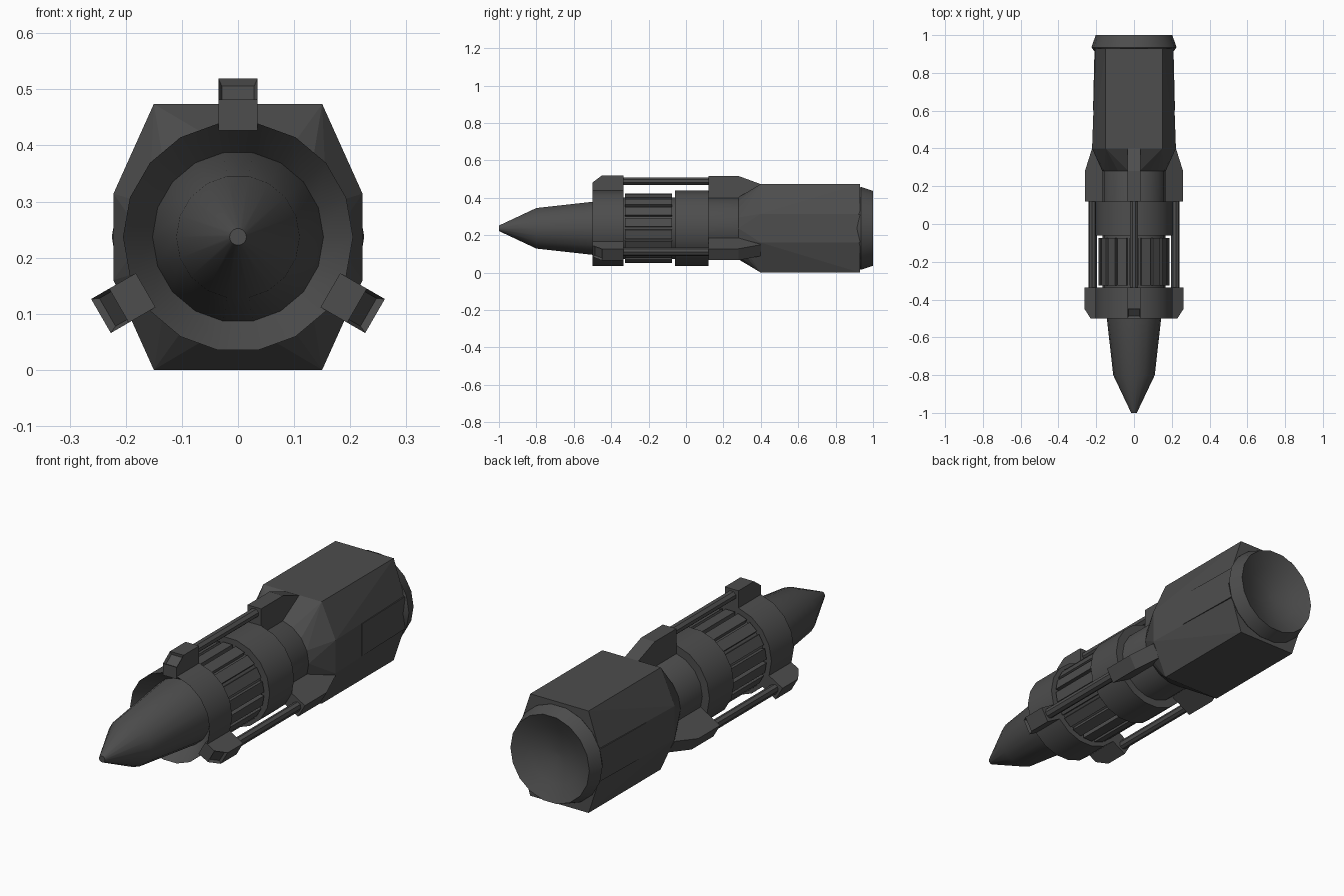
import bpy, bmesh, math
from mathutils import Matrix, Vector

if "Cube" in bpy.data.objects:
    bpy.data.objects.remove(bpy.data.objects["Cube"])

CZ = 0.237      # height of the long axis
SIDES = 18

metal = bpy.data.materials.new("dark_grey")
metal.diffuse_color = (0.075, 0.075, 0.075, 1)
metal.use_nodes = True
metal.node_tree.nodes["Principled BSDF"].inputs["Base Color"].default_value = metal.diffuse_color


def finish(bm, name, smooth=False):
    bmesh.ops.recalc_face_normals(bm, faces=bm.faces)
    me = bpy.data.meshes.new(name)
    bm.to_mesh(me)
    bm.free()
    me.materials.append(metal)
    ob = bpy.data.objects.new(name, me)
    bpy.context.collection.objects.link(ob)
    if smooth:
        bpy.ops.object.select_all(action='DESELECT')
        bpy.context.view_layer.objects.active = ob
        ob.select_set(True)
        bpy.ops.object.shade_smooth_by_angle(angle=math.radians(25))
    return ob


def ring(bm, r, y):
    return [bm.verts.new((r * math.cos(math.tau * i / SIDES), y,
                          CZ + r * math.sin(math.tau * i / SIDES))) for i in range(SIDES)]


def lathe(name, profile):
    """Revolve (y, radius) points around the long axis, capping both ends."""
    bm = bmesh.new()
    rings = [ring(bm, r, y) for y, r in profile]
    for a, b in zip(rings, rings[1:]):
        for i in range(SIDES):
            j = (i + 1) % SIDES
            bm.faces.new((a[i], a[j], b[j], b[i]))
    bm.faces.new(rings[0])
    bm.faces.new(rings[-1])
    return finish(bm, name, True)


def extrude(bm, pts, offset):
    f = bm.faces.new([bm.verts.new(p) for p in pts])
    ext = bmesh.ops.extrude_face_region(bm, geom=[f])['geom']
    bmesh.ops.translate(bm, vec=offset, verts=[v for v in ext if isinstance(v, bmesh.types.BMVert)])


def hull_loft(name, points):
    bm = bmesh.new()
    for p in points:
        bm.verts.new(p)
    bmesh.ops.convex_hull(bm, input=bm.verts)
    bmesh.ops.dissolve_limit(bm, angle_limit=0.02, verts=bm.verts, edges=bm.edges)
    return finish(bm, name)


# Round parts along the axis
lathe("nose_cone", [(-1, .015), (-.8, .11), (-.4, .155)])
lathe("front_collar", [(-.42, .15), (-.5, .205), (-.335, .205), (-.335, .15)])
lathe("middle_collar", [(-.06, .15), (-.06, .205), (.12, .205), (.12, .15)])
lathe("inner_core", [(-.4, .14), (-.36, .168), (.28, .168), (.34, .15)])
lathe("end_cup", [(.9, .2), (.935, .225), (1, .203), (.965, .13), (.945, .06), (.94, .01)])

# Ribbed drum with narrow grooves
bm = bmesh.new()
prof = []
for k in range(SIDES):
    a = math.tau * k / SIDES
    for da, r in ((-.045, .187), (-.035, .168), (.035, .168), (.045, .187)):
        prof.append((r * math.cos(a + da), -.325, CZ + r * math.sin(a + da)))
extrude(bm, prof, (0, .25, 0))
finish(bm, "ribbed_drum")


# Faceted rear body and its flare
def octagon(y, x):
    half = [(.15, .237), (x, .077), (x, -.077), (.15, -.237)]
    return [(s * px, y, CZ + pz) for s in (1, -1) for px, pz in half]


front = octagon(.4, .222)
hull_loft("rear_body", front + octagon(.93, .203))
circle = [(.168 * math.cos(math.tau * i / SIDES), .28,
           CZ + .168 * math.sin(math.tau * i / SIDES)) for i in range(SIDES)]
hull_loft("body_flare", circle + front)

# Thin side plates that emerge from the tapered sides
for s, side in ((1, "right"), (-1, "left")):
    bm = bmesh.new()
    extrude(bm, [(s * .19, .6, CZ - .075), (s * .217, .6, CZ - .075),
                 (s * .209, .93, CZ - .075), (s * .19, .93, CZ - .075)], (0, 0, .15))
    finish(bm, side + "_side_plate")


# Three brackets and rods, spaced evenly around the axis
def place(bm, angle):
    bmesh.ops.transform(bm, verts=bm.verts, matrix=Matrix.Translation((0, 0, CZ)) @ Matrix.Rotation(angle, 4, 'Y'))


def bracket(name, profile, angle, recess=False):
    bm = bmesh.new()
    w = .035
    extrude(bm, [(-w, y, r) for y, r in profile], (2 * w, 0, 0))
    if recess:
        bmesh.ops.recalc_face_normals(bm, faces=bm.faces)
        slope = [f for f in bm.faces if f.normal.y < -.3 and f.normal.z > .3]
        bmesh.ops.inset_individual(bm, faces=slope, thickness=.009, depth=-.012)
    place(bm, angle)
    finish(bm, name)


for n in range(3):
    ang = math.tau * n / 3
    bracket(f"front_bracket_{n + 1}", [(-.5, .19), (-.5, .245), (-.45, .282), (-.335, .282), (-.335, .19)], ang, True)
    bracket(f"rear_bracket_{n + 1}", [(.12, .155), (.12, .28), (.28, .28), (.4, .236), (.4, .155)], ang)
    bm = bmesh.new()
    extrude(bm, [(.024 * math.cos(math.tau * (i + .5) / 8), -.36,
                  .252 + .021 * math.sin(math.tau * (i + .5) / 8)) for i in range(8)], (0, .5, 0))
    place(bm, ang)
    finish(bm, f"rod_{n + 1}")
